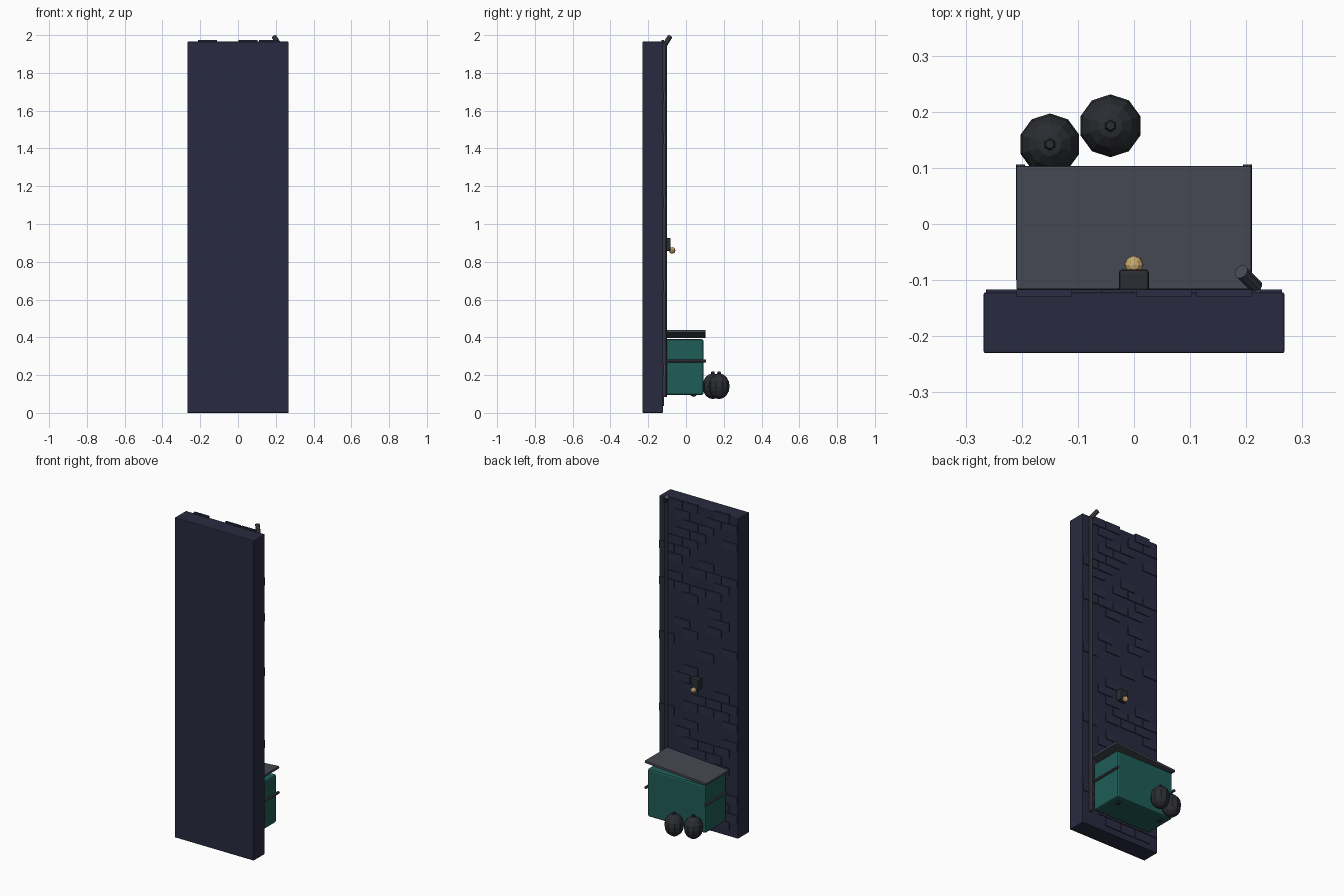
import bpy, random
from mathutils import Vector

if "Cube" in bpy.data.objects:
    bpy.data.objects.remove(bpy.data.objects["Cube"])

random.seed(7)


def mat(name, rgb):
    m = bpy.data.materials.new(name)
    m.diffuse_color = (*rgb, 1)
    m.use_nodes = True
    m.node_tree.nodes["Principled BSDF"].inputs["Base Color"].default_value = m.diffuse_color
    return m


NAVY = mat("navy_wall", (0.022, 0.024, 0.052))
BRICK = mat("navy_brick", (0.024, 0.026, 0.056))
GREEN = mat("green_paint", (0.014, 0.11, 0.095))
SLATE = mat("slate", (0.06, 0.065, 0.085))
DARK = mat("dark_metal", (0.024, 0.026, 0.032))
GOLD = mat("warm_bulb", (0.6, 0.4, 0.16))


def finish(name, material, smooth=False):
    o = bpy.context.object
    o.name = name
    o.data.materials.append(material)
    if smooth:
        bpy.ops.object.shade_smooth_by_angle()
    return o


def box(name, lo, hi, material, bevel=0.0, rot=(0, 0, 0)):
    lo, hi = Vector(lo), Vector(hi)
    bpy.ops.mesh.primitive_cube_add(size=1, location=(lo + hi) / 2, rotation=rot)
    o = finish(name, material)
    o.scale = hi - lo
    bpy.ops.object.transform_apply(location=False, rotation=False, scale=True)
    if bevel:
        b = o.modifiers.new("bevel", "BEVEL")
        b.width, b.segments = bevel, 2
    return o


def rod(name, a, b, r, material, sides=10):
    a, b = Vector(a), Vector(b)
    bpy.ops.mesh.primitive_cylinder_add(vertices=sides, radius=r, depth=(b - a).length,
                                        location=(a + b) / 2)
    o = finish(name, material, True)
    o.rotation_euler = (b - a).to_track_quat("Z", "Y").to_euler()
    return o


def ball(name, c, radii, material, seg=10, rings=8):
    bpy.ops.mesh.primitive_uv_sphere_add(segments=seg, ring_count=rings, radius=1, location=c)
    o = finish(name, material)
    o.scale = radii
    return o


# Wall slab
box("wall", (-0.268, -0.23, 0), (0.268, -0.122, 1.965), NAVY, 0.003)

# Raised bricks: staggered rows, scattered over the back face
PITCH, COL = 0.0555, 0.107
for row in range(35):
    z = 1.948 - row * PITCH
    if row % 2 == 0:
        slots = [(-1.5 + i) * COL for i in range(4)]
    else:
        slots = [(-2 + i) * COL for i in range(5)]
    for i, x in enumerate(slots):
        if row == 0:
            keep = i != 1
        elif i == 4:
            keep = row in (5, 9, 15, 23, 31)
        else:
            keep = random.random() < 0.4
        if keep:
            box("brick", (x - 0.05, -0.13, z - 0.024), (x + 0.05, -0.117, z + 0.026), BRICK)

# Drain pipe with angled spout
rod("drain_pipe", (0.215, -0.113, 0.085), (0.215, -0.113, 1.96), 0.012, SLATE)
rod("drain_spout", (0.217, -0.111, 1.95), (0.191, -0.085, 1.992), 0.013, SLATE)

# Wall lamp
box("lamp_bracket", (-0.027, -0.12, 0.858), (0.027, -0.081, 0.925), DARK, 0.006)
ball("lamp_bulb", (0, -0.073, 0.86), (0.017, 0.017, 0.017), GOLD, 8, 6)

# Dumpster body, tilted lid and side rails
box("dumpster_body", (-0.197, -0.11, 0.095), (0.197, 0.093, 0.39), GREEN, 0.01)
box("dumpster_lid", (-0.21, -0.117, 0.41), (0.21, 0.103, 0.425), SLATE, 0.003, (0, -0.07, 0))
for s in (-1, 1):
    rod("side_rail", (s * 0.202, -0.1, 0.275), (s * 0.202, 0.106, 0.275), 0.008, SLATE, 8)
    # Small wheel tucked under the body
    rod("wheel", (s * 0.15 - 0.01, 0.04, 0.105), (s * 0.15 + 0.01, 0.04, 0.105), 0.02, DARK)

# Rubbish bags with tied knots
for x, y, r in ((-0.15, 0.142, 0.055), (-0.042, 0.175, 0.056)):
    ball("rubbish_bag", (x, y, 0.141), (r, r, 0.068), DARK)
    bpy.ops.mesh.primitive_cone_add(vertices=6, radius1=0.013, radius2=0.008, depth=0.02,
                                    location=(x, y, 0.208))
    finish("bag_knot", DARK)
